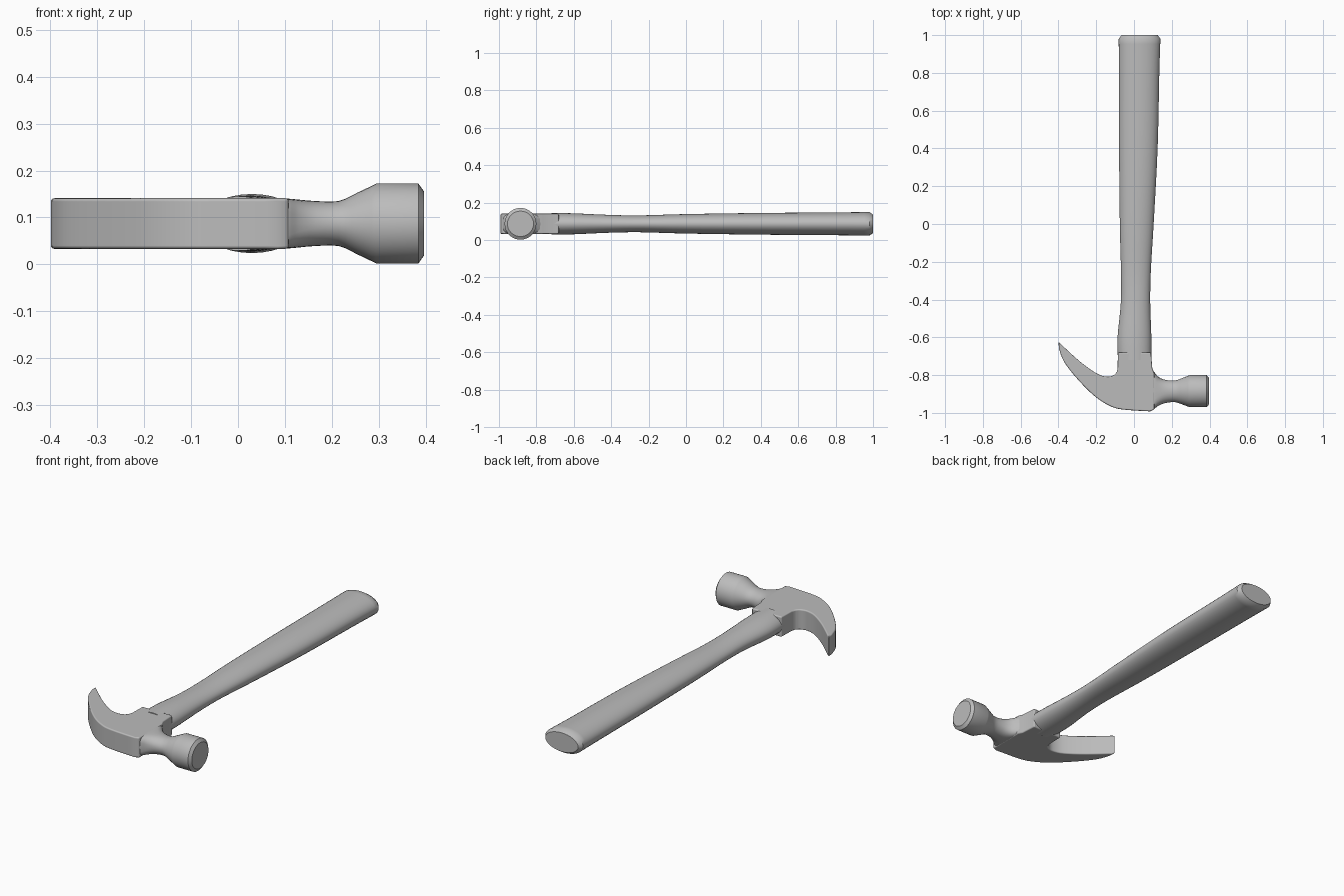
import bpy, bmesh
from math import sin, cos, pi, radians, copysign
from mathutils import Vector

cube = bpy.data.objects.get("Cube")
if cube:
    bpy.data.objects.remove(cube)

ZC = 0.087  # shared centre height

steel = bpy.data.materials.new("plain grey")
steel.use_nodes = True
grey = (0.5, 0.5, 0.5, 1)
steel.diffuse_color = grey
steel.node_tree.nodes["Principled BSDF"].inputs["Base Color"].default_value = grey


def finish(name, bm, angle=35):
    bmesh.ops.recalc_face_normals(bm, faces=bm.faces)
    mesh = bpy.data.meshes.new(name)
    bm.to_mesh(mesh)
    bm.free()
    ob = bpy.data.objects.new(name, mesh)
    bpy.context.collection.objects.link(ob)
    mesh.materials.append(steel)
    bpy.ops.object.select_all(action="DESELECT")
    ob.select_set(True)
    bpy.context.view_layer.objects.active = ob
    bpy.ops.object.shade_smooth_by_angle(angle=radians(angle))
    return ob


def spline(points, steps):
    """Catmull-Rom curve through points of any dimension."""
    pts = [Vector(p) for p in points]
    pts = [pts[0]] + pts + [pts[-1]]
    out = []
    for a, b, c, d in zip(pts, pts[1:], pts[2:], pts[3:]):
        for k in range(steps):
            t = k / steps
            out.append(0.5 * (2 * b + (c - a) * t + (2 * a - 5 * b + 4 * c - d) * t * t
                              + (3 * b - 3 * c + d - a) * t ** 3))
    return out + [pts[-1]]


def loft(name, rings, angle=35):
    bm = bmesh.new()
    loops = [[bm.verts.new(p) for p in ring] for ring in rings]
    for a, b in zip(loops, loops[1:]):
        for i in range(len(a)):
            j = (i + 1) % len(a)
            bm.faces.new((a[i], a[j], b[j], b[i]))
    bm.faces.new(loops[0])
    bm.faces.new(loops[-1])
    return finish(name, bm, angle)


def oval(ru, rv, power=1.0, n=32):
    """Oval points; a power below 1 makes the oval boxier."""
    def bend(v, r):
        return copysign(abs(v) ** power, v) * r
    return [(bend(cos(2 * pi * i / n), ru), bend(sin(2 * pi * i / n), rv)) for i in range(n)]


# Handle: (y, left edge, right edge, half height)
grip = spline([(-0.72, -0.085, 0.092, 0.058), (-0.6, -0.087, 0.092, 0.056),
               (-0.42, -0.07, 0.086, 0.048), (-0.25, -0.069, 0.089, 0.045),
               (0, -0.075, 0.104, 0.052), (0.4, -0.079, 0.125, 0.058),
               (0.8, -0.08, 0.134, 0.061), (0.98, -0.081, 0.14, 0.063)], 4)
grip.append((1.0, -0.066, 0.126, 0.05))
loft("handle", [[((lo + hi) / 2 + u, y, ZC + v) for u, v in oval((hi - lo) / 2, h)]
                for y, lo, hi, h in grip])

# Head body and claw: one outline, extruded in height
outline = [(0.09, -0.68), (-0.085, -0.68), (-0.087, -0.765)]
outline += [tuple(p) for p in spline([(-0.092, -0.785), (-0.11, -0.802), (-0.145, -0.808),
                                      (-0.2, -0.79), (-0.29, -0.725), (-0.4, -0.624)], 4)]
outline += [tuple(p) for p in spline([(-0.397, -0.66), (-0.37, -0.73), (-0.3, -0.82),
                                      (-0.21, -0.91), (-0.13, -0.962), (-0.06, -0.982),
                                      (0.085, -0.992)], 4)]
outline += [(0.108, -0.982), (0.108, -0.79), (0.097, -0.765)]
bm = bmesh.new()
base = bm.faces.new([bm.verts.new((x, y, ZC - 0.054)) for x, y in outline])
top = bmesh.ops.extrude_face_region(bm, geom=[base])["geom"]
bmesh.ops.translate(bm, vec=(0, 0, 0.108), verts=[v for v in top if isinstance(v, bmesh.types.BMVert)])
head = finish("head_and_claw", bm)
bevel = head.modifiers.new("soft_edges", "BEVEL")
bevel.width = 0.007
bevel.segments = 3
bevel.limit_method = "ANGLE"
bevel.angle_limit = radians(40)
bevel.harden_normals = True

# Neck and striking face: (x, low y, high y, half height, boxiness)
neck = spline([(0.085, -0.99, -0.755, 0.053, 0.35), (0.108, -0.978, -0.785, 0.053, 0.45),
               (0.13, -0.962, -0.81, 0.051, 0.65), (0.165, -0.948, -0.825, 0.048, 0.9),
               (0.215, -0.943, -0.829, 0.048, 1), (0.255, -0.955, -0.816, 0.066, 1),
               (0.295, -0.97, -0.8, 0.085, 1)], 3)
neck += [(0.385, -0.97, -0.8, 0.085, 1), (0.397, -0.955, -0.815, 0.068, 1)]
loft("neck_and_striking_face",
     [[(x, (lo + hi) / 2 + u, ZC + v) for u, v in oval((hi - lo) / 2, h, power)]
      for x, lo, hi, h, power in neck])
